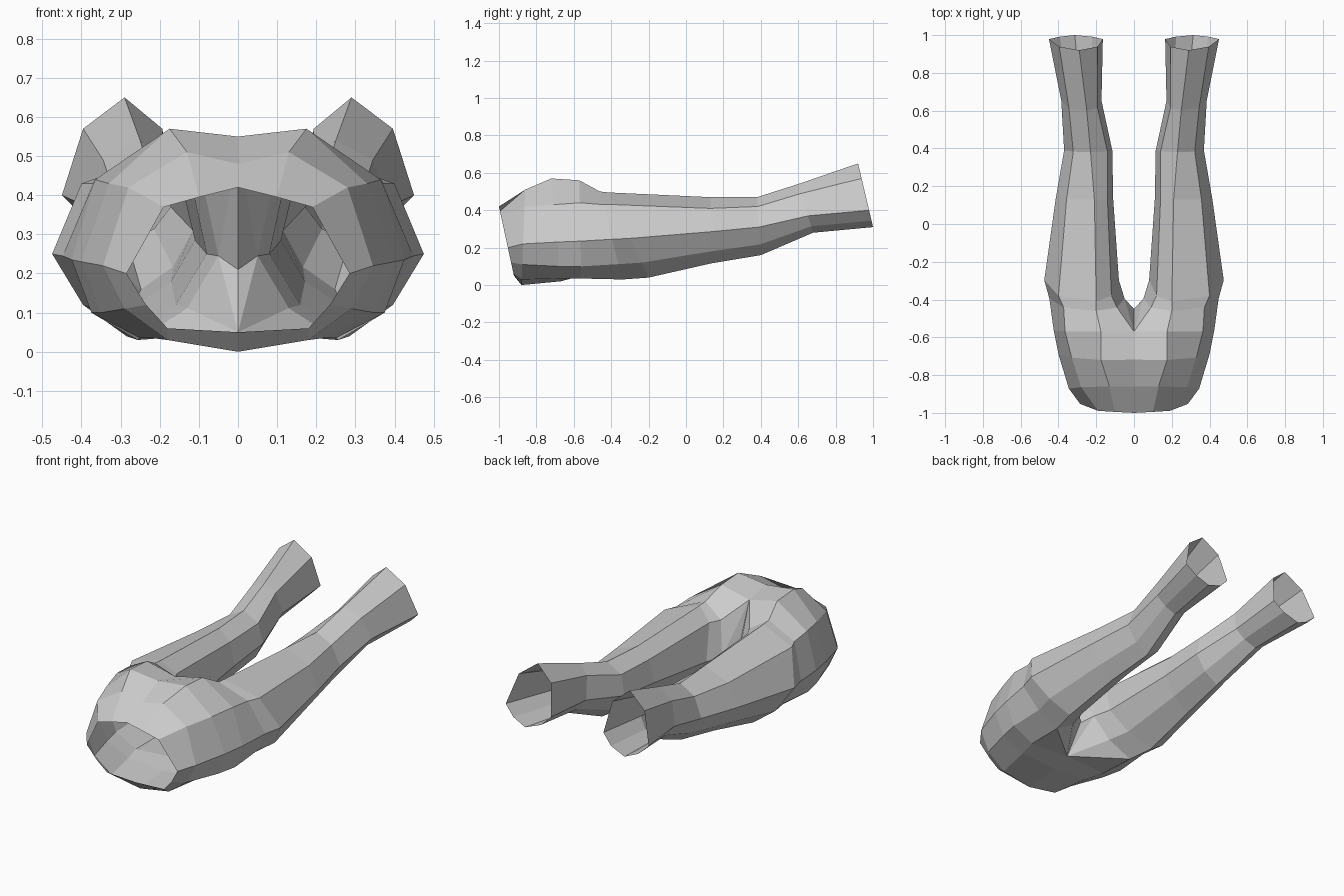
import bpy, bmesh

if "Cube" in bpy.data.objects:
    bpy.data.objects.remove(bpy.data.objects["Cube"])

# Hip cross-sections, waist to crotch: (y at top, y at bottom, half profile of (x, z) from top centre to bottom centre)
HIPS = [
    (-1.00, -0.92, [(0, .42), (.10, .395), (.19, .37), (.285, .20), (.235, .12), (.18, .06), (0, .05)]),
    (-0.86, -0.88, [(0, .48), (.13, .51), (.28, .42), (.345, .22), (.29, .11), (.18, .03), (0, 0)]),
    (-0.72, -0.67, [(0, .55), (.175, .57), (.33, .43), (.40, .23), (.35, .10), (.22, .035), (0, .02)]),
    (-0.57, -0.56, [(0, .52), (.175, .56), (.365, .44), (.425, .235), (.375, .10), (.25, .035), (0, .05)]),
]
# Leg stations: y top, y bottom, x inner, x outer, x ridge, z bottom, z side, z shoulder, z top
LEGS = [
    (-.46, -.34, .05, .448, .20, .03, .245, .43, .50),
    (-.41, -.20, .08, .475, .20, .04, .25, .43, .495),
    (.13, .13, .11, .415, .21, .115, .285, .41, .47),
    (.38, .40, .115, .37, .23, .16, .31, .42, .47),
    (.60, .68, .172, .385, .25, .28, .37, .49, .54),
    (.92, 1.0, .165, .45, .29, .31, .40, .57, .65),
]
CROTCH = (0, -.45, .21)


def slanted_ring(bm, y_top, y_bottom, profile):
    zs = [z for _, z in profile]
    low, high = min(zs), max(zs)
    return [bm.verts.new((x, y_bottom + (y_top - y_bottom) * (z - low) / (high - low), z))
            for x, z in profile]


def leg_profile(x_in, x_out, x_top, z_bot, z_side, z_sh, z_top):
    w = x_out - x_in
    z_low = z_bot + (z_side - z_bot) * .38
    return [(x_top, z_top), (x_out - .19 * w, z_sh), (x_out, z_side), (x_out - .2 * w, z_low),
            (x_in + .52 * w, z_bot), (x_in + .2 * w, z_low), (x_in, z_side), (x_in + .1 * w, z_sh)]


def bridge(bm, a, b, closed):
    n = len(a)
    for i in range(n if closed else n - 1):
        j = (i + 1) % n
        bm.faces.new((a[i], a[j], b[j], b[i]))


bm = bmesh.new()

# Open waist and hips
hips = [slanted_ring(bm, *h) for h in HIPS]
for a, b in zip(hips, hips[1:]):
    bridge(bm, a, b, False)

# Open-ended leg tube
legs = [slanted_ring(bm, s[0], s[1], leg_profile(*s[2:])) for s in LEGS]
for a, b in zip(legs, legs[1:]):
    bridge(bm, a, b, True)

# Join hips to leg, with the crotch wall between the legs
hip, leg = hips[-1], legs[0]
bridge(bm, hip[1:6], leg[:5], False)
crotch = bm.verts.new(CROTCH)
top, bottom = hip[0], hip[6]
for face in ((top, hip[1], leg[0], leg[7]), (top, leg[7], leg[6]), (top, leg[6], crotch),
             (bottom, leg[4], hip[5]), (bottom, leg[5], leg[4]),
             (bottom, leg[6], leg[5]), (bottom, crotch, leg[6])):
    bm.faces.new(face)

bmesh.ops.recalc_face_normals(bm, faces=bm.faces)
mesh = bpy.data.meshes.new("trousers")
bm.to_mesh(mesh)
bm.free()
trousers = bpy.data.objects.new("trousers", mesh)
bpy.context.collection.objects.link(trousers)

# Mirror the other half
mirror = trousers.modifiers.new("mirror", 'MIRROR')
mirror.use_clip = True
mirror.merge_threshold = 0.001
